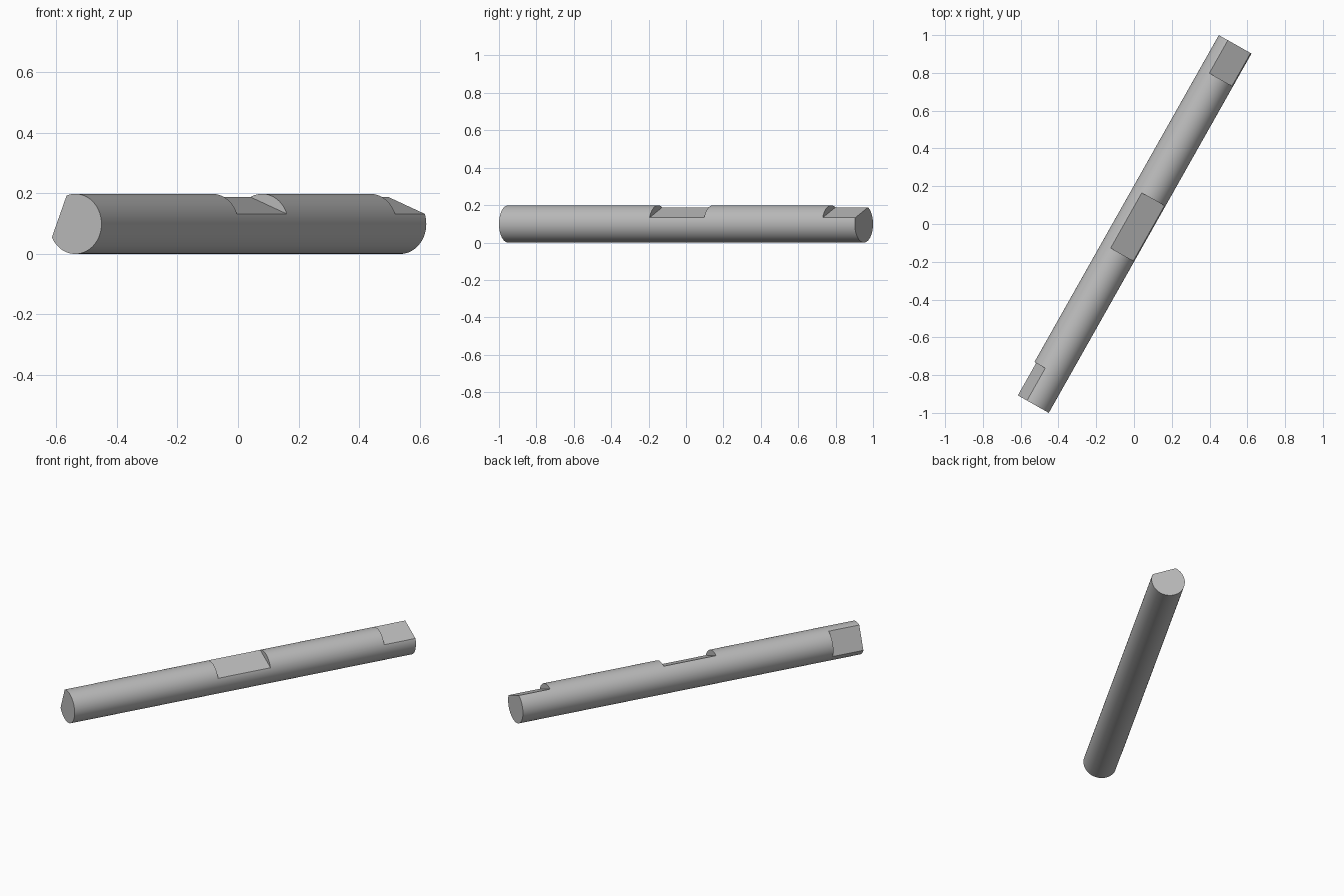
import bpy
from math import sin, cos, radians
from mathutils import Matrix

RADIUS, LENGTH = 0.0993, 2.184
FLAT_DEPTH = 0.0658      # distance of each flat from the shaft axis
END = LENGTH / 2

cube = bpy.data.objects.get("Cube")
if cube:
    bpy.data.objects.remove(cube, do_unlink=True)

steel = bpy.data.materials.new("grey_steel")
steel.use_nodes = True
colour = (0.5, 0.5, 0.5, 1)
steel.diffuse_color = colour
bsdf = next(n for n in steel.node_tree.nodes if n.type == 'BSDF_PRINCIPLED')
bsdf.inputs["Base Color"].default_value = colour

# Round bar lying along y
bpy.ops.mesh.primitive_cylinder_add(vertices=128, radius=RADIUS, depth=LENGTH)
shaft = bpy.context.object
shaft.name = "shaft"
shaft.data.transform(Matrix.Rotation(radians(-90), 4, 'X'))
shaft.data.materials.append(steel)


def cut_flat(name, tilt, start, stop):
    """Mill a flat whose normal leans by tilt from up, between two stations."""
    a = radians(tilt)
    size = 0.2
    reach = FLAT_DEPTH + size / 2
    bpy.ops.mesh.primitive_cube_add(size=1)
    cutter = bpy.context.object
    cutter.name = name + "_cutter"
    cutter.hide_render = True
    cutter.data.transform(
        Matrix.Translation((reach * sin(a), (start + stop) / 2, reach * cos(a)))
        @ Matrix.Rotation(a, 4, 'Y')
        @ Matrix.Diagonal((size * 2, stop - start, size, 1)))
    cutter.data.materials.append(steel)
    mod = shaft.modifiers.new(name, 'BOOLEAN')
    mod.operation, mod.solver, mod.object = 'DIFFERENCE', 'EXACT', cutter
    bpy.context.view_layer.objects.active = shaft
    bpy.ops.object.modifier_apply(modifier=mod.name)
    bpy.data.objects.remove(cutter, do_unlink=True)


# Middle and back flats share a plane; the front one is a quarter turn away
cut_flat("middle_flat", 22, -0.171, 0.164)
cut_flat("back_flat", 22, END - 0.2, END + 0.1)
cut_flat("front_flat", -68, -END - 0.1, -END + 0.197)

# Smooth round surface with crisp edges
bpy.ops.object.select_all(action='DESELECT')
shaft.select_set(True)
bpy.context.view_layer.objects.active = shaft
bpy.ops.object.shade_smooth_by_angle(angle=radians(20))

# Swing the bar into its resting direction
shaft.rotation_euler.z = radians(-29.43)
shaft.location = (-0.001, 0, RADIUS)
